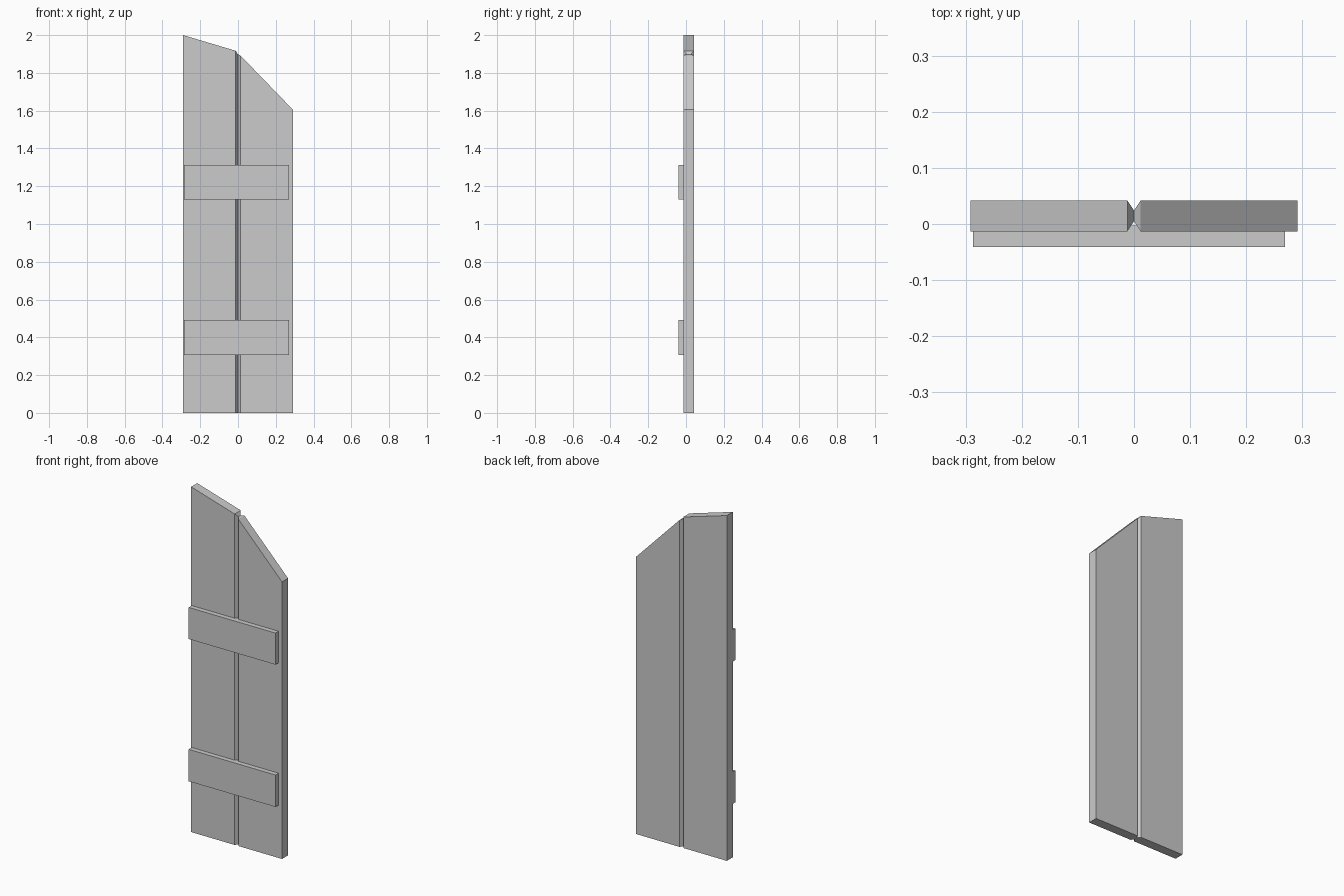
import bpy
import bmesh

if "Cube" in bpy.data.objects:
    bpy.data.objects.remove(bpy.data.objects["Cube"])

FRONT, BACK = -0.013, 0.042   # plank faces
OUTER, EDGE = 0.291, 0.012    # outer side and start of the bevelled joint


def plank(name, side, z_outer, z_edge, z_joint):
    """Vertical board with a bevelled inner edge and a slanted top."""
    section = [(OUTER, FRONT, z_outer), (EDGE, FRONT, z_edge), (0, 0.005, z_joint),
               (0, 0.024, z_joint), (EDGE, BACK, z_edge), (OUTER, BACK, z_outer)]
    bm = bmesh.new()
    low = [bm.verts.new((side * x, y, 0)) for x, y, z in section]
    top = [bm.verts.new((side * x, y, z)) for x, y, z in section]
    n = len(section)
    for i in range(n):
        j = (i + 1) % n
        bm.faces.new((low[i], low[j], top[j], top[i]))
    for ring in (low, top):
        for quad in ((0, 1, 4, 5), (1, 2, 3, 4)):
            bm.faces.new([ring[k] for k in quad])
    bmesh.ops.recalc_face_normals(bm, faces=bm.faces)
    mesh = bpy.data.meshes.new(name)
    bm.to_mesh(mesh)
    bm.free()
    bpy.context.collection.objects.link(bpy.data.objects.new(name, mesh))


def batten(name, z0, z1):
    """Horizontal rail across the front, let slightly into the boards."""
    x0, x1, y0, y1 = -0.287, 0.269, -0.041, -0.003
    bpy.ops.mesh.primitive_cube_add(
        size=1, location=((x0 + x1) / 2, (y0 + y1) / 2, (z0 + z1) / 2))
    ob = bpy.context.object
    ob.name = name
    ob.scale = (x1 - x0, y1 - y0, z1 - z0)
    bpy.ops.object.transform_apply(location=False, rotation=False, scale=True)


# Boards
plank("left_plank", -1, 2.0, 1.917, 1.897)
plank("right_plank", 1, 1.605, 1.893, 1.898)

# Cross rails
batten("lower_batten", 0.306, 0.491)
batten("upper_batten", 1.13, 1.313)
